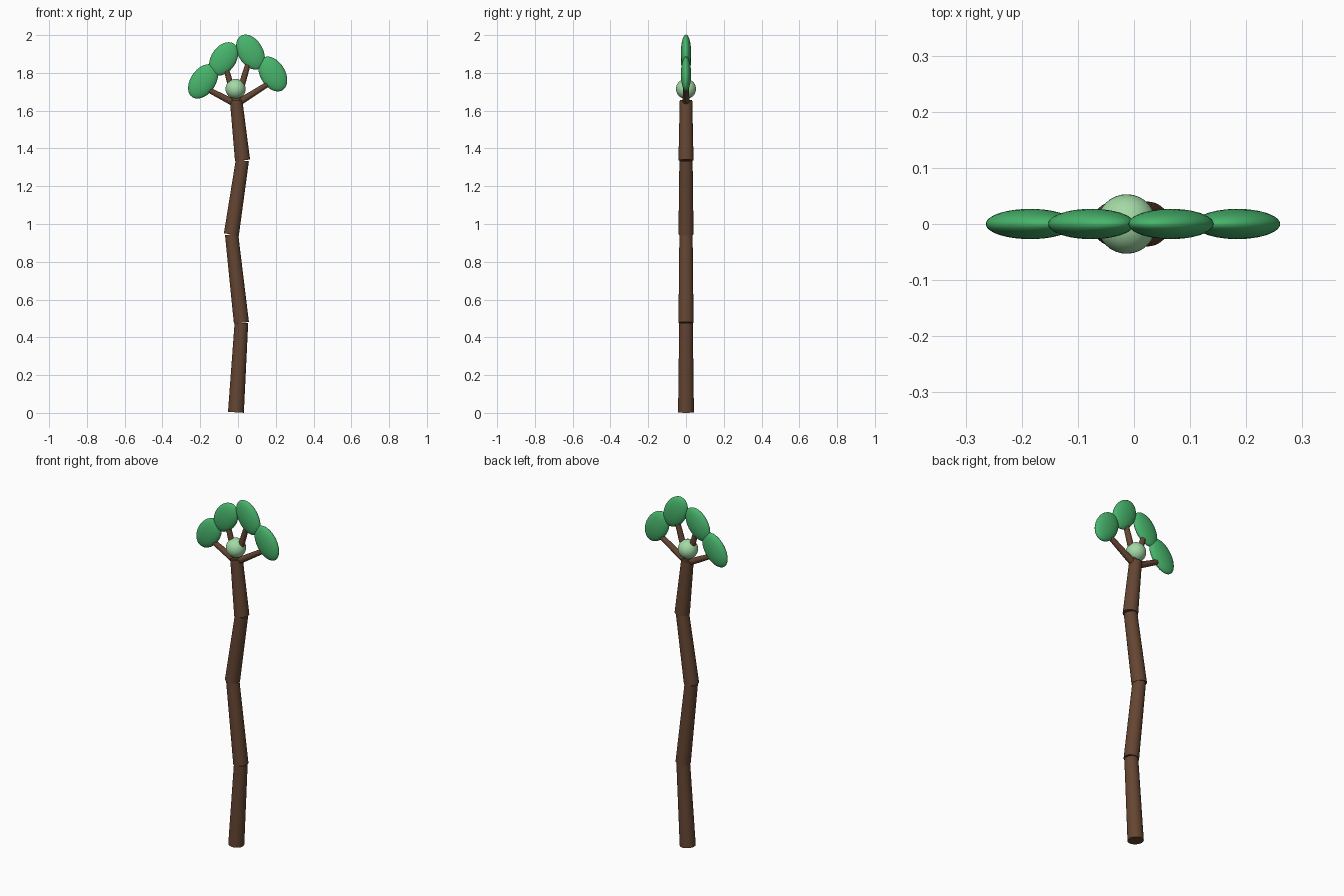
import bpy, math
from mathutils import Vector

if "Cube" in bpy.data.objects:
    bpy.data.objects.remove(bpy.data.objects["Cube"])


def material(name, rgb):
    m = bpy.data.materials.new(name)
    m.diffuse_color = (*rgb, 1)
    m.use_nodes = True
    m.node_tree.nodes["Principled BSDF"].inputs["Base Color"].default_value = m.diffuse_color
    return m


bark = material("bark_brown", (0.13, 0.06, 0.032))
leaf_green = material("leaf_green", (0.065, 0.46, 0.15))
pale_green = material("pale_green", (0.37, 0.70, 0.38))


def finish(name, mat):
    ob = bpy.context.object
    ob.name = name
    ob.data.materials.append(mat)
    bpy.ops.object.shade_smooth_by_angle(angle=math.radians(40))
    return ob


def limb(name, start, end, r1, r2):
    """Tapered cylinder between two (x, z) points."""
    a, b = Vector((start[0], 0, start[1])), Vector((end[0], 0, end[1]))
    d = b - a
    bpy.ops.mesh.primitive_cone_add(vertices=32, radius1=r1, radius2=r2, depth=d.length,
                                    location=(a + b) / 2,
                                    rotation=(0, math.atan2(d.x, d.z), 0))
    finish(name, bark)


def ball(name, x, z, scale, tilt, mat):
    bpy.ops.mesh.primitive_uv_sphere_add(segments=32, ring_count=20, radius=1,
                                         location=(x, 0, z),
                                         rotation=(0, math.radians(tilt), 0))
    bpy.context.object.scale = scale
    finish(name, mat)


# Zigzag trunk: each piece narrows upward, the next starts wider
trunk = [((-0.011, 0.003), (0.018, 0.477), 0.042, 0.036),
         ((0.018, 0.477), (-0.034, 0.945), 0.040, 0.035),
         ((-0.035, 0.945), (0.023, 1.337), 0.040, 0.035),
         ((0.024, 1.337), (-0.010, 1.655), 0.040, 0.033)]
for i, seg in enumerate(trunk):
    limb(f"trunk_segment_{i + 1}", *seg)

# Branches fanning out from the trunk top
fork = (-0.010, 1.635)
for i, tip in enumerate([(-0.155, 1.71), (-0.065, 1.83), (0.06, 1.87), (0.165, 1.745)]):
    limb(f"branch_{i + 1}", fork, tip, 0.019, 0.014)

# Flat oval leaf clusters: x, z, half width, half length, tilt
leaves = [(-0.185, 1.755, 0.066, 0.101, 35),
          (-0.076, 1.874, 0.066, 0.097, 34),
          (0.066, 1.910, 0.066, 0.100, -30),
          (0.184, 1.794, 0.066, 0.100, -31)]
for i, (x, z, w, h, tilt) in enumerate(leaves):
    ball(f"leaf_{i + 1}", x, z, (w, 0.027, h), tilt, leaf_green)

# Round fruit at the fork
ball("fruit", -0.013, 1.715, (0.053, 0.053, 0.053), 0, pale_green)
